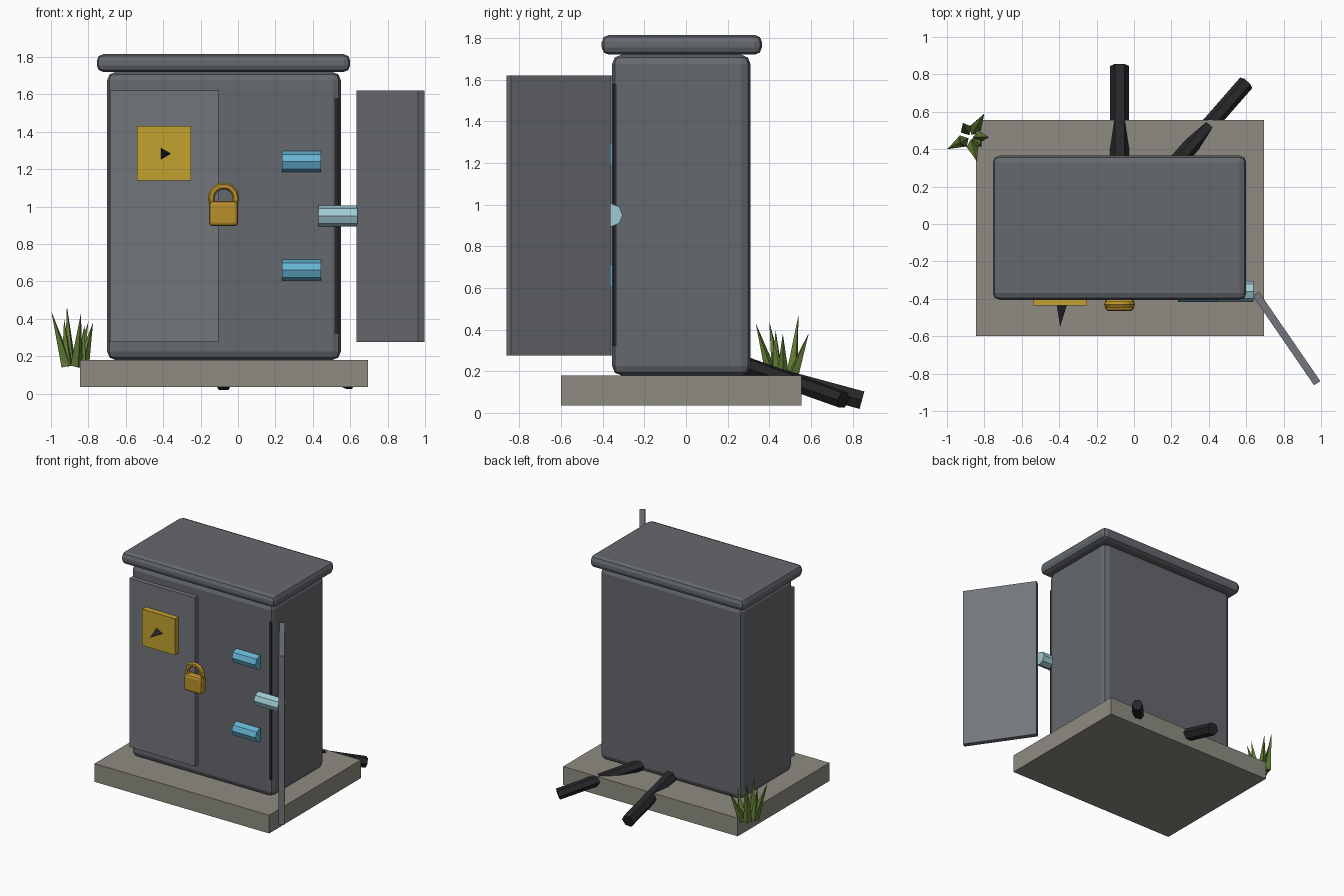
import bpy, bmesh, math
from mathutils import Vector, Matrix

if "Cube" in bpy.data.objects:
    bpy.data.objects.remove(bpy.data.objects["Cube"])


def mat(name, rgb):
    m = bpy.data.materials.new(name)
    m.diffuse_color = (*rgb, 1)
    m.use_nodes = True
    m.node_tree.nodes["Principled BSDF"].inputs["Base Color"].default_value = m.diffuse_color
    return m


STEEL = mat("steel", (0.13, 0.14, 0.155))
PANEL = mat("panel", (0.17, 0.18, 0.20))
CONCRETE = mat("concrete", (0.27, 0.26, 0.22))
BLACK = mat("black", (0.02, 0.02, 0.023))
YELLOW = mat("yellow", (0.55, 0.36, 0.03))
BRASS = mat("brass", (0.5, 0.28, 0.025))
BLUE = mat("blue", (0.13, 0.45, 0.65))
PALE = mat("pale_blue", (0.35, 0.6, 0.66))
GREEN = mat("green", (0.12, 0.2, 0.035))


def finish(bm, name, material):
    bmesh.ops.recalc_face_normals(bm, faces=bm.faces)
    me = bpy.data.meshes.new(name)
    bm.to_mesh(me)
    bm.free()
    ob = bpy.data.objects.new(name, me)
    bpy.context.collection.objects.link(ob)
    me.materials.append(material)
    return ob


def box(name, x, y, z, material, bevel=0, segments=2):
    """Box from three (min, max) ranges, with an optional bevel."""
    lo, hi = Vector((x[0], y[0], z[0])), Vector((x[1], y[1], z[1]))
    bm = bmesh.new()
    bmesh.ops.create_cube(bm, size=1, matrix=Matrix.Translation((lo + hi) / 2)
                          @ Matrix.Diagonal((*(hi - lo), 1)))
    if bevel:
        bmesh.ops.bevel(bm, geom=bm.edges[:], offset=bevel, segments=segments,
                        profile=0.5, affect='EDGES')
    return finish(bm, name, material)


def add_rod(bm, p, q, r1, r2, sides, roll=0):
    """Cylinder or cone from p to q, first corner turned to the side."""
    p, q = Vector(p), Vector(q)
    d = (q - p).normalized()
    side = d.cross(Vector((0, 0, 1))).normalized()
    rot = Matrix((side.cross(d), side, d)).transposed().to_4x4()
    bmesh.ops.create_cone(bm, cap_ends=True, segments=sides, radius1=r1, radius2=r2,
                          depth=(q - p).length,
                          matrix=Matrix.Translation((p + q) / 2) @ rot @ Matrix.Rotation(roll, 4, 'Z'))


def rod(name, p, q, r1, r2, sides, material, roll=0):
    bm = bmesh.new()
    add_rod(bm, p, q, r1, r2, sides, roll)
    return finish(bm, name, material)


# Plinth, cabinet body, roof and dark opening
box("plinth", (-0.845, 0.695), (-0.60, 0.555), (0.035, 0.18), CONCRETE)
box("cabinet_body", (-0.70, 0.55), (-0.355, 0.31), (0.18, 1.72), STEEL, 0.045)
box("roof", (-0.755, 0.60), (-0.405, 0.365), (1.72, 1.815), STEEL, 0.035)
box("dark_opening", (-0.05, 0.54), (-0.35, -0.25), (0.32, 1.58), BLACK)

# Closed left door and swung-open right door
box("left_door", (-0.685, -0.105), (-0.39, -0.345), (0.275, 1.62), PANEL)
door = box("open_door", (0, 0.58), (-0.02, 0.02), (0.275, 1.62), PANEL)
door.location = (0.651, -0.373, 0)
door.rotation_euler.z = math.radians(-55.5)

# Hinge barrels
for i, (x, z, m) in enumerate([(0.235, 1.24, BLUE), (0.235, 0.66, BLUE), (0.43, 0.95, PALE)]):
    rod(f"hinge_{i + 1}", (x, -0.36, z), (x + 0.21, -0.36, z), 0.056, 0.056, 8, m)

# Warning plate with spike
box("warning_plate", (-0.54, -0.25), (-0.435, -0.385), (1.14, 1.43), YELLOW)
rod("plate_spike", (-0.395, -0.42, 1.283), (-0.395, -0.55, 1.283), 0.04, 0, 3, BLACK, math.pi)

# Padlock body and shackle
box("padlock_body", (-0.155, 0.0), (-0.465, -0.395), (0.895, 1.03), BRASS, 0.02)
bpy.ops.mesh.primitive_torus_add(location=(-0.077, -0.43, 1.045), rotation=(math.pi / 2, 0, 0),
                                 major_radius=0.066, minor_radius=0.018,
                                 major_segments=14, minor_segments=6)
shackle = bpy.context.object
shackle.name = "padlock_shackle"
shackle.data.materials.append(BRASS)

# Cables leaving the back
rod("cable_middle", (-0.077, 0.22, 0.23), (-0.077, 0.845, 0.061), 0.05, 0.05, 6, BLACK)
rod("cable_side", (0.15, 0.24, 0.245), (0.60, 0.755, 0.062), 0.043, 0.043, 6, BLACK)

# Grass tuft: blades fan out from one corner of the plinth
bm = bmesh.new()
root = Vector((-0.875, 0.465, 0.15))
for tip in [(-0.998, 0.40, 0.44), (-0.915, 0.54, 0.47), (-0.84, 0.335, 0.43), (-0.80, 0.59, 0.385),
            (-0.775, 0.465, 0.38), (-0.82, 0.42, 0.37), (-0.93, 0.43, 0.40)]:
    tip = Vector(tip)
    out = Vector((tip.x - root.x, tip.y - root.y, 0)).normalized()
    add_rod(bm, root + out * 0.045, tip, 0.034, 0, 4)
finish(bm, "grass_tuft", GREEN)
